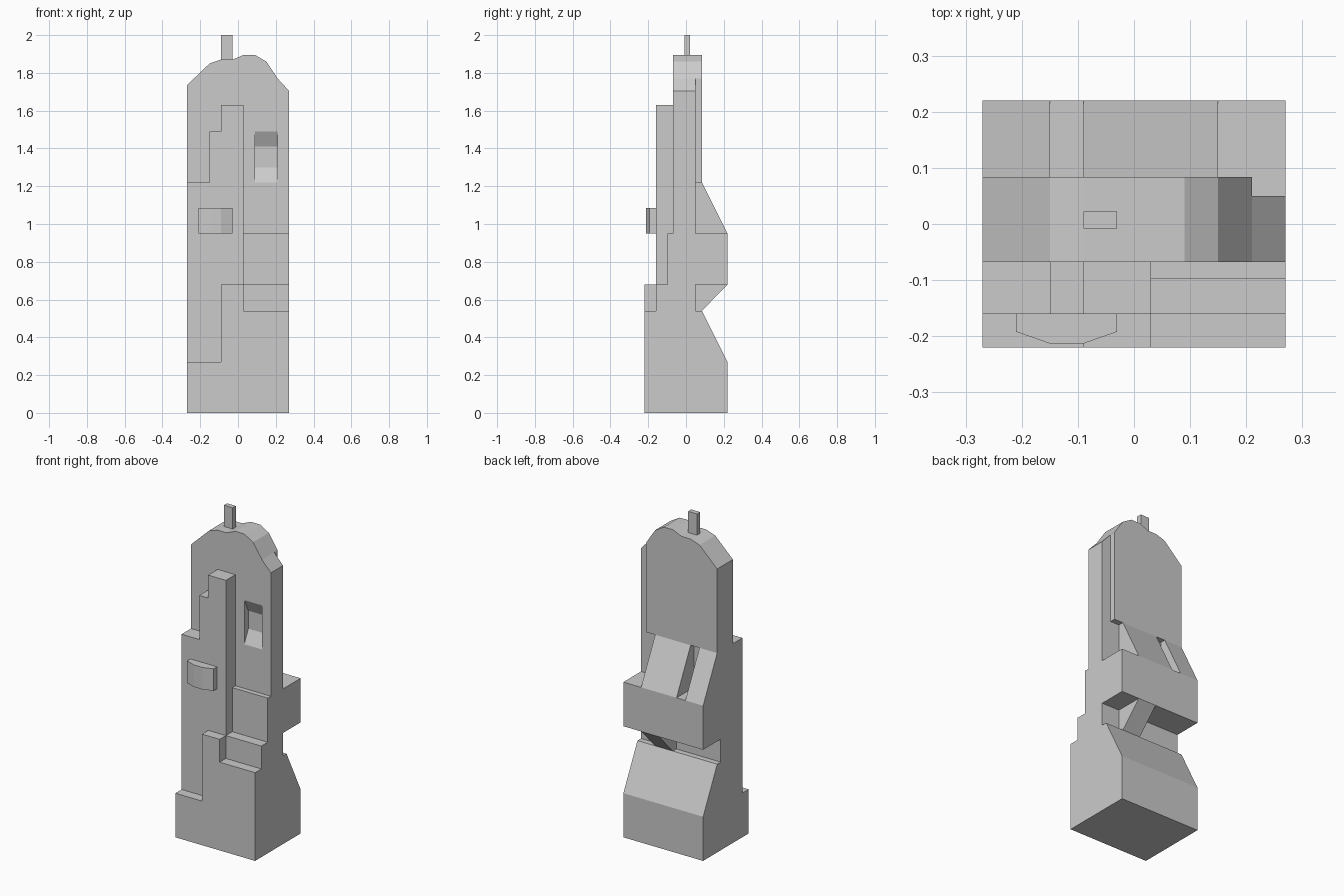
import bpy, bmesh

if "Cube" in bpy.data.objects:
    bpy.data.objects.remove(bpy.data.objects["Cube"])

grey = bpy.data.materials.new("plain grey")
grey.diffuse_color = (0.6, 0.6, 0.6, 1)
grey.use_nodes = True
grey.node_tree.nodes["Principled BSDF"].inputs["Base Color"].default_value = grey.diffuse_color


def prism(name, axis, pts, lo, hi):
    """Extrude a 2D profile along an axis: x takes (y,z), y takes (x,z), z takes (x,y)."""
    place = {"x": lambda a, b, t: (t, a, b),
             "y": lambda a, b, t: (a, t, b),
             "z": lambda a, b, t: (a, b, t)}[axis]
    bm = bmesh.new()
    ends = [[bm.verts.new(place(a, b, t)) for a, b in pts] for t in (lo, hi)]
    n = len(pts)
    bm.faces.new(ends[0])
    bm.faces.new(ends[1])
    for i in range(n):
        j = (i + 1) % n
        bm.faces.new((ends[0][i], ends[0][j], ends[1][j], ends[1][i]))
    bmesh.ops.recalc_face_normals(bm, faces=bm.faces)
    mesh = bpy.data.meshes.new(name)
    bm.to_mesh(mesh)
    bm.free()
    mesh.materials.append(grey)
    ob = bpy.data.objects.new(name, mesh)
    bpy.context.collection.objects.link(ob)
    return ob


def box(name, x, y, z):
    return prism(name, "z", [(x[0], y[0]), (x[1], y[0]), (x[1], y[1]), (x[0], y[1])], *z)


W = 0.27                      # half width
FRONT, CORE, BACK = -0.068, 0.05, 0.084   # depth layers of the upper slab

# base with sloped back, and the stepped layer on its front
prism("base", "x", [(-0.22, 0), (0.22, 0), (0.22, 0.27), (BACK, 0.54),
                    (-0.16, 0.54), (-0.16, 0.27), (-0.22, 0.27)], -W, W)
prism("front_step", "y", [(-0.09, 0.27), (W, 0.27), (W, 0.54), (0.03, 0.54),
                          (0.03, 0.68), (-0.09, 0.68)], -0.22, -0.16)

# waist with one slanted strut behind it
box("waist", (-W, W), (-0.16, CORE), (0.54, 0.68))
prism("rear_strut", "x", [(CORE, 0.54), (BACK, 0.54), (0.22, 0.68), (CORE, 0.68)], 0.03, 0.15)

# middle block and front plates
box("middle_block", (-W, W), (FRONT, 0.22), (0.68, 0.95))
box("right_front_plate", (0.03, W), (-0.098, FRONT), (0.68, 0.95))
prism("stepped_front_panel", "y", [(-W, 0.68), (0.03, 0.68), (0.03, 1.63), (-0.09, 1.63),
                                   (-0.09, 1.49), (-0.15, 1.49), (-0.15, 1.22), (-W, 1.22)],
      -0.16, FRONT)

# upper slab and rear plate share the rounded top outline
top = [(0.21, 1.77), (0.15, 1.86), (0.09, 1.895), (0.03, 1.895), (-0.03, 1.87),
       (-0.09, 1.87), (-0.15, 1.85), (-W, 1.735)]
slab = prism("upper_slab", "y", [(-W, 0.95), (W, 0.95), (W, 1.705)] + top, FRONT, CORE)
prism("rear_plate", "y", [(-W, 1.22), (0.21, 1.22)] + top, CORE, BACK)

# window recess with sloped top and bottom
cutter = prism("window_cutter", "x", [(FRONT - 0.02, 1.22), (FRONT, 1.22), (FRONT + 0.04, 1.30),
                                      (FRONT + 0.04, 1.41), (FRONT, 1.49), (FRONT - 0.02, 1.49)],
               0.09, 0.21)
cutter.hide_render = True
mod = slab.modifiers.new("window", "BOOLEAN")
mod.operation = "DIFFERENCE"
mod.solver = "EXACT"
mod.object = cutter
bpy.context.view_layer.objects.active = slab
bpy.ops.object.modifier_apply(modifier=mod.name)
bpy.data.objects.remove(cutter)

# sloped shoulders on the back, with a gap between them
for name, lo, hi in (("narrow_rear_wedge", -W, -0.15), ("wide_rear_wedge", -0.09, 0.15)):
    prism(name, "x", [(CORE, 0.95), (0.22, 0.95), (BACK, 1.22), (CORE, 1.22)], lo, hi)

# faceted front knob and antenna
prism("front_knob", "z", [(-0.21, -0.16), (-0.21, -0.192), (-0.15, -0.213), (-0.09, -0.213),
                          (-0.03, -0.192), (-0.03, -0.16)], 0.95, 1.085)
box("antenna", (-0.09, -0.03), (-0.008, 0.022), (1.87, 2.0))
